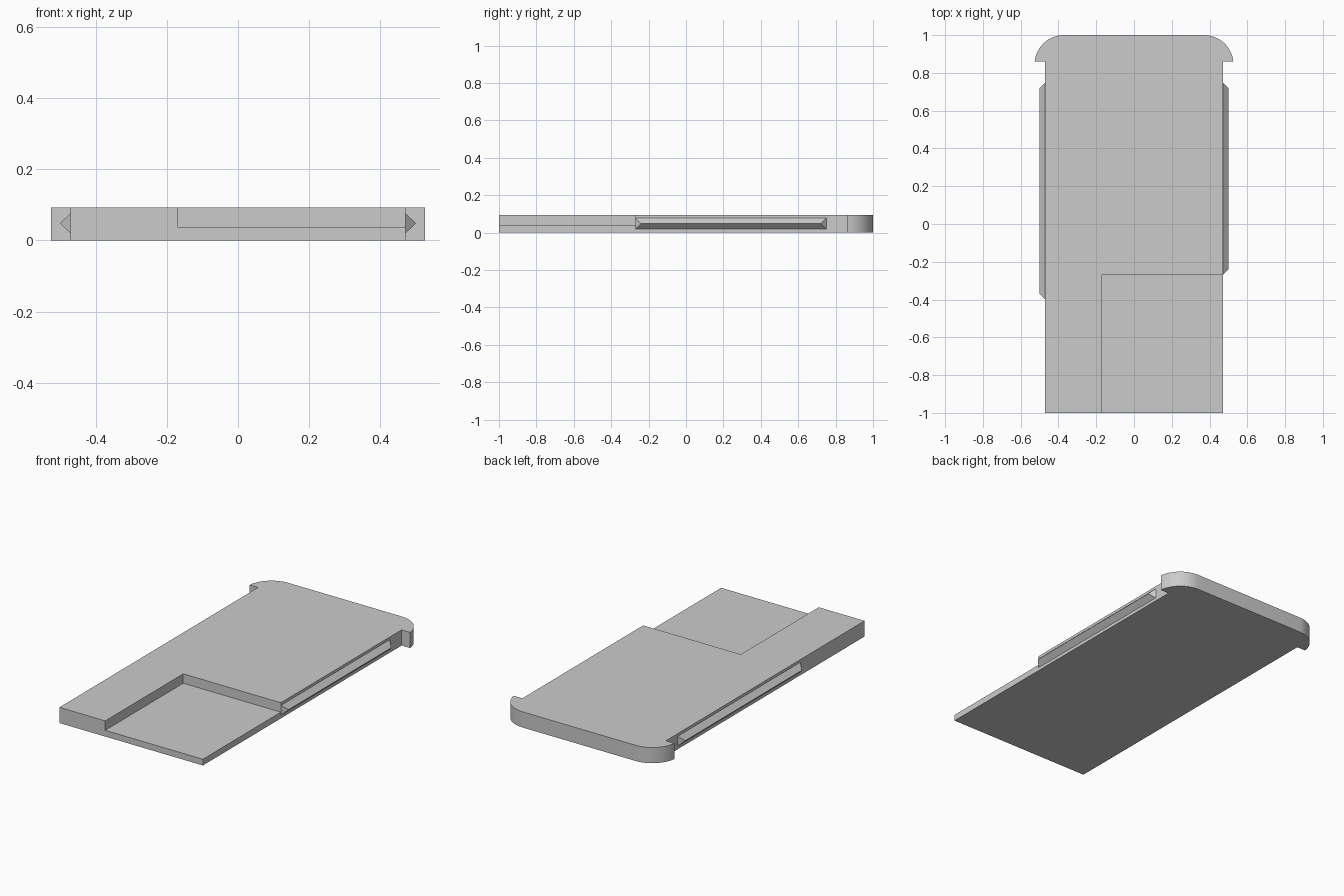
import bpy
import bmesh
from math import cos, sin, asin, pi

cube = bpy.data.objects.get("Cube")
if cube:
    bpy.data.objects.remove(cube, do_unlink=True)

HALF, THICK = 0.47, 0.093      # half width and thickness of the plate
HEAD_Y = 0.86                  # underside of the overhanging head
RADIUS, ARC_X = 0.157, 0.37    # rounded head corners

grey = bpy.data.materials.new("light grey")
grey.use_nodes = True
grey.diffuse_color = (0.6, 0.6, 0.6, 1)
grey.node_tree.nodes["Principled BSDF"].inputs["Base Color"].default_value = (0.6, 0.6, 0.6, 1)


def finish(name, bm):
    bmesh.ops.recalc_face_normals(bm, faces=bm.faces)
    mesh = bpy.data.meshes.new(name)
    bm.to_mesh(mesh)
    bm.free()
    mesh.materials.append(grey)
    obj = bpy.data.objects.new(name, mesh)
    bpy.context.collection.objects.link(obj)
    return obj


def prism(name, outline, z0, z1):
    """Extrude a plan outline upwards."""
    bm = bmesh.new()
    face = bm.faces.new([bm.verts.new((x, y, z0)) for x, y in outline])
    top = bmesh.ops.extrude_face_region(bm, geom=[face])["geom"]
    bmesh.ops.translate(bm, vec=(0, 0, z1 - z0),
                        verts=[v for v in top if isinstance(v, bmesh.types.BMVert)])
    return finish(name, bm)


def side_ridge(name, side, y0, y1):
    """Triangular rail with hipped ends, its base just inside the plate."""
    bm = bmesh.new()
    base_x, tip_x, mid, half, hip = side * HALF, side * 0.5, 0.048, 0.029, 0.03
    low0, high0, low1, high1 = [bm.verts.new((base_x, y, mid + dz))
                                for y in (y0, y1) for dz in (-half, half)]
    tip0 = bm.verts.new((tip_x, y0 + hip, mid))
    tip1 = bm.verts.new((tip_x, y1 - hip, mid))
    for loop in ((low0, low1, tip1, tip0), (high0, tip0, tip1, high1),
                 (low0, tip0, high0), (low1, high1, tip1), (low0, high0, high1, low1)):
        bm.faces.new(loop)
    return finish(name, bm)


# Plate with the wider rounded head
centre_y = 1 - RADIUS
start = asin((HEAD_Y - centre_y) / RADIUS)
steps = 16
half_outline = [(HALF, -1), (HALF, HEAD_Y)]
for i in range(steps + 1):
    a = start + (pi / 2 - start) * i / steps
    half_outline.append((ARC_X + RADIUS * cos(a), centre_y + RADIUS * sin(a)))
outline = half_outline + [(-x, y) for x, y in reversed(half_outline)]
plate = prism("plate", outline, 0, THICK)

# Recessed corner at the front
cutter = prism("recess_cutter", [(-0.17, -1.2), (0.7, -1.2), (0.7, -0.27), (-0.17, -0.27)],
               0.037, 0.2)
cutter.hide_render = True
cut = plate.modifiers.new("recess", 'BOOLEAN')
cut.operation = 'DIFFERENCE'
cut.solver = 'EXACT'
cut.object = cutter
bpy.ops.object.select_all(action='DESELECT')
plate.select_set(True)
bpy.context.view_layer.objects.active = plate
bpy.ops.object.modifier_apply(modifier=cut.name)
bpy.data.objects.remove(cutter, do_unlink=True)
bpy.ops.object.shade_smooth_by_angle(angle=pi / 6)

# Rails along both long edges
side_ridge("left_rail", 1, -0.27, 0.75)
side_ridge("right_rail", -1, -0.40, 0.75)
